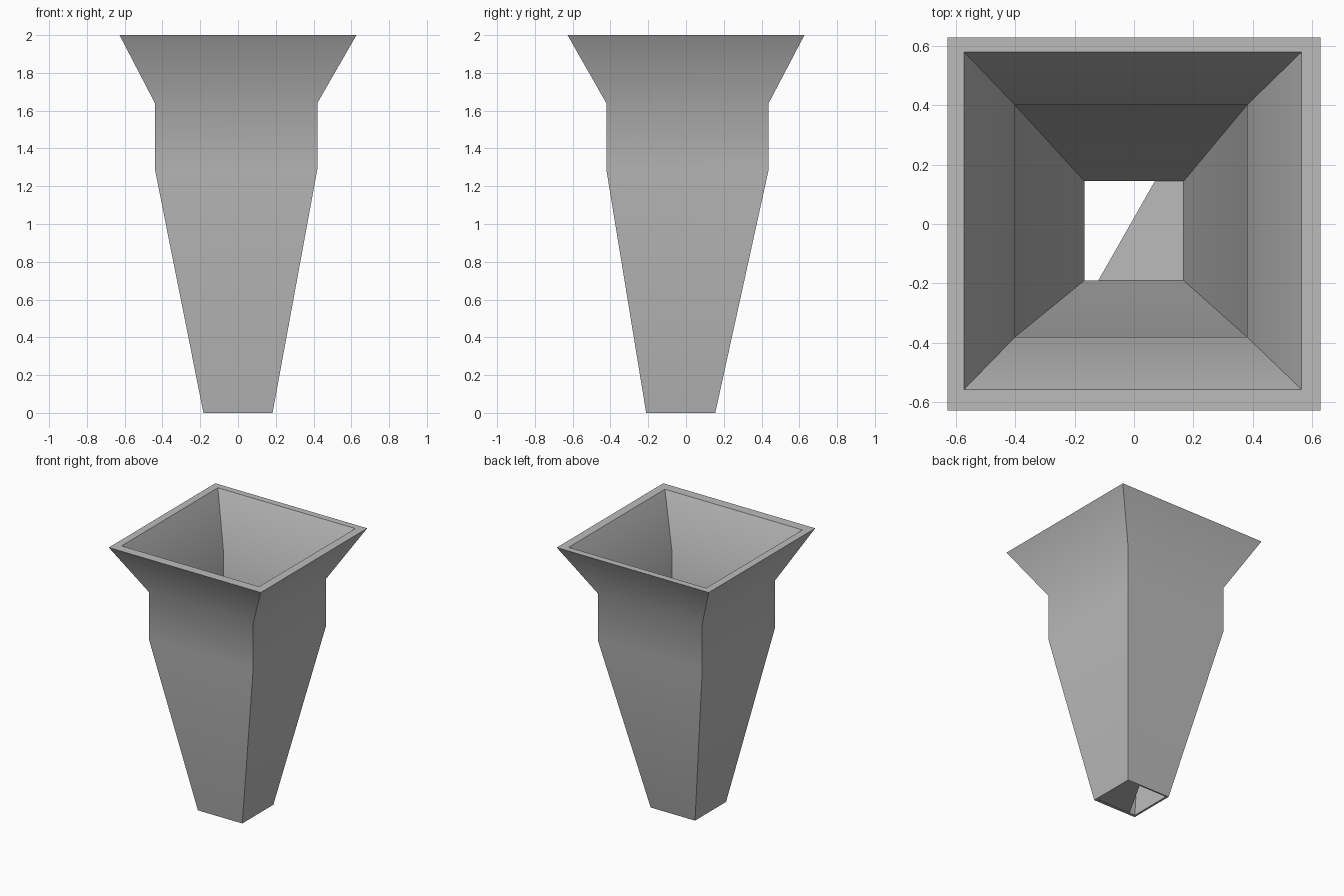
import bpy
import bmesh
import math

cube = bpy.data.objects.get("Cube")
if cube:
    bpy.data.objects.remove(cube, do_unlink=True)

grey = bpy.data.materials.new("plain grey")
grey.use_nodes = True
colour = (0.5, 0.5, 0.5, 1)
grey.diffuse_color = colour
grey.node_tree.nodes["Principled BSDF"].inputs["Base Color"].default_value = colour


def finish(bm, name):
    """Turn a bmesh into a named grey object."""
    mesh = bpy.data.meshes.new(name)
    bm.to_mesh(mesh)
    bm.free()
    mesh.materials.append(grey)
    obj = bpy.data.objects.new(name, mesh)
    bpy.context.collection.objects.link(obj)
    return obj


def square_ring(bm, half, cx, cy, z):
    corners = [(-1, -1), (1, -1), (1, 1), (-1, 1)]
    return [bm.verts.new((cx + half * sx, cy + half * sy, z)) for sx, sy in corners]


# Funnel wall: square sections up the outside, over the rim, down the inside
outer = [(0.183, 0, -0.028, 0), (0.43, -0.01, 0.008, 1.29),
         (0.43, -0.01, 0.008, 1.64), (0.627, 0, 0, 2)]
inner = [(0.567, -0.004, 0.011, 2), (0.39, -0.01, 0.01, 1.64),
         (0.39, -0.01, 0.01, 1.29), (0.167, 0, -0.023, 0)]
bm = bmesh.new()
rings = [square_ring(bm, *section) for section in outer + inner]
for low, high in zip(rings, rings[1:] + rings[:1]):
    for i in range(4):
        j = (i + 1) % 4
        bm.faces.new((low[i], low[j], high[j], high[i]))
bmesh.ops.recalc_face_normals(bm, faces=bm.faces)
funnel = finish(bm, "funnel_wall")

# Thin plate closing part of the lower opening
bm = bmesh.new()
outline = [(-0.12, -0.19), (0.167, -0.19), (0.167, 0.144), (0.07, 0.144)]
bm.faces.new([bm.verts.new((x, y, 0.002)) for x, y in outline])
finish(bm, "outlet_plate")

# Soft bends along the walls, sharp corners
bpy.ops.object.select_all(action="DESELECT")
funnel.select_set(True)
bpy.context.view_layer.objects.active = funnel
bpy.ops.object.shade_smooth_by_angle(angle=math.radians(35))
